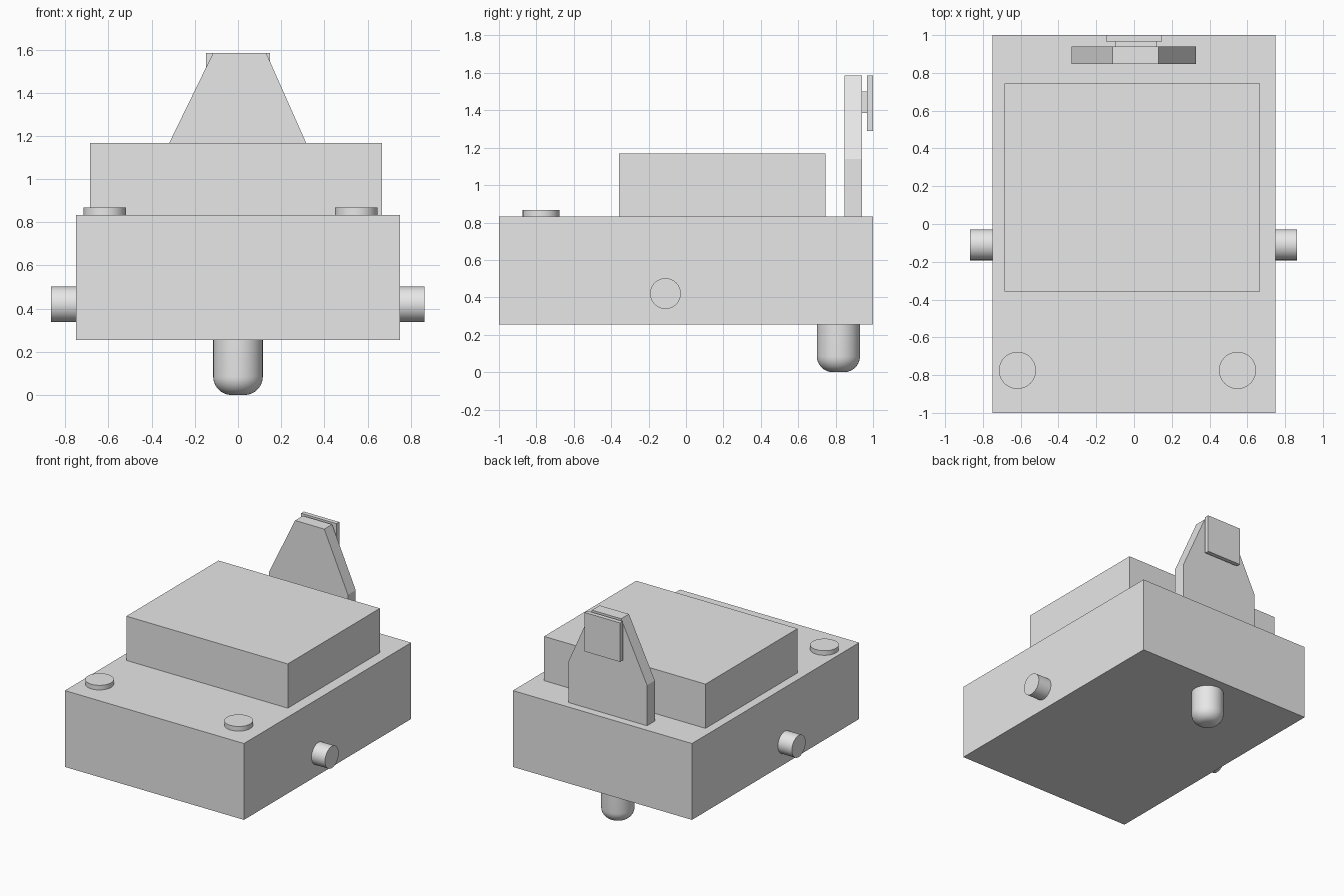
import bpy, bmesh, math
from mathutils import Vector

cube = bpy.data.objects.get("Cube")
if cube:
    bpy.data.objects.remove(cube, do_unlink=True)

grey = bpy.data.materials.new("plain grey")
grey.use_nodes = True
grey.diffuse_color = (0.8, 0.8, 0.8, 1)
grey.node_tree.nodes["Principled BSDF"].inputs["Base Color"].default_value = (0.8, 0.8, 0.8, 1)


def add_object(name, bm):
    bmesh.ops.recalc_face_normals(bm, faces=bm.faces)
    mesh = bpy.data.meshes.new(name)
    bm.to_mesh(mesh)
    bm.free()
    mesh.materials.append(grey)
    obj = bpy.data.objects.new(name, mesh)
    bpy.context.collection.objects.link(obj)
    return obj


def box(name, x, y, z):
    bm = bmesh.new()
    bmesh.ops.create_cube(bm, size=1)
    for v in bm.verts:
        v.co = Vector([(lo + hi) / 2 + c * (hi - lo) for c, (lo, hi) in zip(v.co, (x, y, z))])
    return add_object(name, bm)


def cylinder(name, centre, radius, depth, along_x=False, rounding=0):
    bm = bmesh.new()
    bmesh.ops.create_cone(bm, cap_ends=True, segments=64, radius1=radius, radius2=radius, depth=depth)
    if rounding:
        rim = [e for e in bm.edges if all(v.co.z < 0 for v in e.verts)]
        bmesh.ops.bevel(bm, geom=rim, offset=rounding, segments=10, profile=0.5, affect='EDGES')
    obj = add_object(name, bm)
    obj.location = centre
    if along_x:
        obj.rotation_euler.y = math.pi / 2
    bpy.ops.object.select_all(action='DESELECT')
    obj.select_set(True)
    bpy.context.view_layer.objects.active = obj
    bpy.ops.object.shade_smooth_by_angle(angle=math.radians(35))
    return obj


def extruded_profile(name, profile, y0, y1):
    bm = bmesh.new()
    face = bm.faces.new([bm.verts.new((x, y0, z)) for x, z in profile])
    moved = bmesh.ops.extrude_face_region(bm, geom=[face])["geom"]
    verts = [g for g in moved if isinstance(g, bmesh.types.BMVert)]
    bmesh.ops.translate(bm, verts=verts, vec=(0, y1 - y0, 0))
    return add_object(name, bm)


# Main body and raised deck
DECK = 0.833
box("body", (-0.75, 0.75), (-1, 1), (0.255, DECK))
box("raised_block", (-0.685, 0.667), (-0.357, 0.745), (DECK, 1.168))

# Round buttons near the front
for side, x in (("right", -0.617), ("left", 0.548)):
    cylinder(side + "_button", (x, -0.775, DECK + 0.017), 0.098, 0.036)

# Side pegs
for side, inner, outer in (("right", -0.74, -0.867), ("left", 0.74, 0.863)):
    cylinder(side + "_peg", ((inner + outer) / 2, -0.11, 0.42), 0.082, abs(outer - inner), along_x=True)

# Rounded foot under the rear
cylinder("foot", (0, 0.815, 0.13), 0.115, 0.26, rounding=0.085)

# Tapered rear upright, with a clip plate on a short stem
extruded_profile("upright", [(-0.332, DECK), (0.328, DECK), (0.328, 1.14),
                             (0.13, 1.585), (-0.115, 1.585), (-0.332, 1.14)], 0.847, 0.94)
box("clip_stem", (-0.1, 0.12), (0.935, 0.97), (1.385, 1.5))
box("clip_plate", (-0.148, 0.148), (0.967, 1), (1.29, 1.585))
